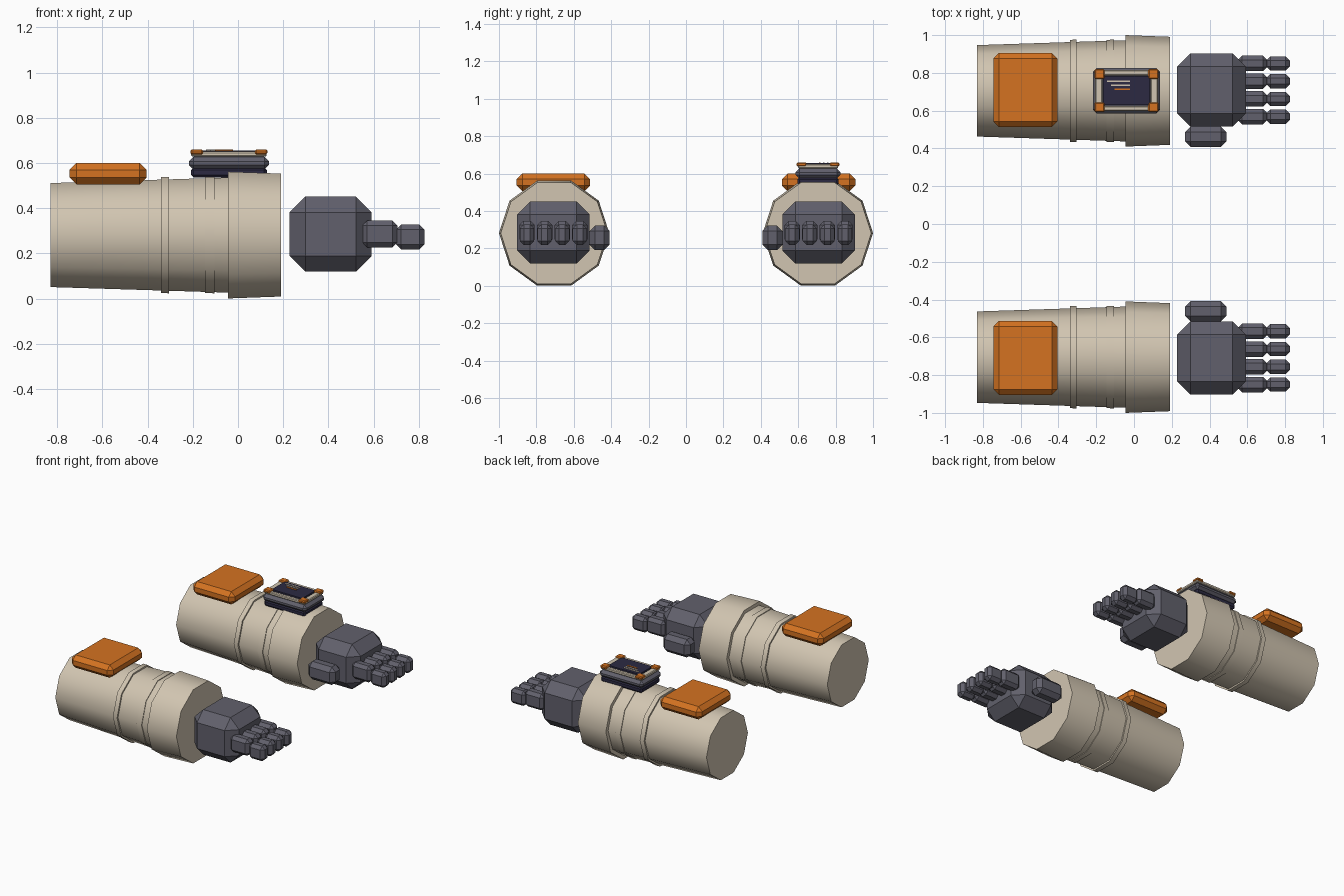
import bpy, bmesh
from math import pi, radians
from mathutils import Matrix, Vector

cube = bpy.data.objects.get("Cube")
if cube:
    bpy.data.objects.remove(cube, do_unlink=True)


def material(name, rgb):
    m = bpy.data.materials.new(name)
    m.use_nodes = True
    m.diffuse_color = (*rgb, 1)
    m.node_tree.nodes["Principled BSDF"].inputs["Base Color"].default_value = (*rgb, 1)
    return m


BEIGE = material("warm beige", (0.64, 0.56, 0.44))
ORANGE = material("burnt orange", (0.66, 0.17, 0.015))
GREY = material("slate grey", (0.12, 0.118, 0.15))
NAVY = material("dark navy", (0.025, 0.023, 0.055))

ARM_Y, ARM_Z = 0.705, 0.281


def finish(bm, name, mat):
    mesh = bpy.data.meshes.new(name)
    bm.to_mesh(mesh)
    bm.free()
    mesh.materials.append(mat)
    ob = bpy.data.objects.new(name, mesh)
    bpy.context.collection.objects.link(ob)
    return ob


def block(name, mat, x, y, z, chamfer=0.0):
    """Box given by its extents on each axis, with a single-step chamfer."""
    spans = [sorted(s) for s in (x, y, z)]
    size = [b - a for a, b in spans]
    centre = Vector([(a + b) / 2 for a, b in spans])
    bm = bmesh.new()
    bmesh.ops.create_cube(bm, size=1, matrix=Matrix.Translation(centre) @ Matrix.Diagonal((*size, 1)))
    if chamfer:
        bmesh.ops.bevel(bm, geom=bm.edges[:], offset=chamfer, segments=1, affect='EDGES')
    return finish(bm, name, mat)


def tube(name, y, x0, x1, r0, r1):
    """Ten-sided tapered cylinder lying along x."""
    bm = bmesh.new()
    place = Matrix.Translation(((x0 + x1) / 2, y, ARM_Z)) @ Matrix.Rotation(pi / 2, 4, 'Y')
    bmesh.ops.create_cone(bm, cap_ends=True, segments=10, radius1=r0, radius2=r1,
                          depth=x1 - x0, matrix=place)
    ob = finish(bm, name, BEIGE)
    bpy.ops.object.select_all(action='DESELECT')
    ob.select_set(True)
    bpy.context.view_layer.objects.active = ob
    bpy.ops.object.shade_smooth_by_angle(angle=radians(40))


def span(side, a, b):
    return side * a, side * b


for label, side in (("front", -1), ("back", 1)):
    # Sleeve, raised bands and cuff
    y = side * ARM_Y
    tube(label + "_sleeve", y, -0.83, -0.04, 0.242, 0.268)
    tube(label + "_upper_band", y, -0.34, -0.305, 0.27, 0.271)
    tube(label + "_lower_band", y, -0.145, -0.105, 0.27, 0.271)
    tube(label + "_cuff", y, -0.045, 0.19, 0.295, 0.286)

    # Shoulder pad
    block(label + "_shoulder_pad", ORANGE, (-0.745, -0.405), span(side, 0.513, 0.905),
          (0.505, 0.6), 0.03)

    # Hand, thumb and two-jointed fingers
    block(label + "_palm", GREY, (0.228, 0.592), span(side, 0.515, 0.903), (0.119, 0.451), 0.07)
    block(label + "_thumb", GREY, (0.27, 0.49), span(side, 0.408, 0.516), (0.19, 0.322), 0.03)
    for i in range(4):
        fy = 0.568 + i * 0.094
        block(f"{label}_finger_{i + 1}_base", GREY, (0.55, 0.705),
              span(side, fy - 0.041, fy + 0.041), (0.226, 0.346), 0.022)
        block(f"{label}_finger_{i + 1}_tip", GREY, (0.7, 0.825),
              span(side, fy - 0.038, fy + 0.038), (0.217, 0.328), 0.022)

# Wrist device body, on the back arm only
DX, DY = -0.04, 0.706


def layer(name, mat, half_x, half_y, z0, z1, chamfer=0.0):
    block(name, mat, (DX - half_x, DX + half_x), (DY - half_y, DY + half_y), (z0, z1), chamfer)


layer("device_base", NAVY, 0.168, 0.11, 0.535, 0.58, 0.012)
layer("device_body", GREY, 0.178, 0.12, 0.572, 0.626, 0.02)
layer("device_deck", GREY, 0.155, 0.1, 0.62, 0.636)
layer("device_screen", NAVY, 0.125, 0.077, 0.63, 0.656)

# Frame rails and corner caps
for sx in (-1, 1):
    block("device_end_rail", BEIGE, (DX + sx * 0.127, DX + sx * 0.167),
          (DY - 0.108, DY + 0.108), (0.628, 0.65), 0.005)
for sy in (-1, 1):
    block("device_side_rail", BEIGE, (DX - 0.165, DX + 0.165),
          (DY + sy * 0.081, DY + sy * 0.108), (0.628, 0.65), 0.005)
    for sx in (-1, 1):
        block("device_corner_cap", ORANGE, (DX + sx * 0.115, DX + sx * 0.17),
              (DY + sy * 0.062, DY + sy * 0.114), (0.638, 0.66), 0.006)

# Readout bars on the screen
for i, mat in enumerate((BEIGE, BEIGE, ORANGE)):
    by = 0.757 - i * 0.0215
    block("readout_bar", mat, (-0.142 + i * 0.02, -0.022), (by - 0.004, by + 0.004), (0.655, 0.66))
